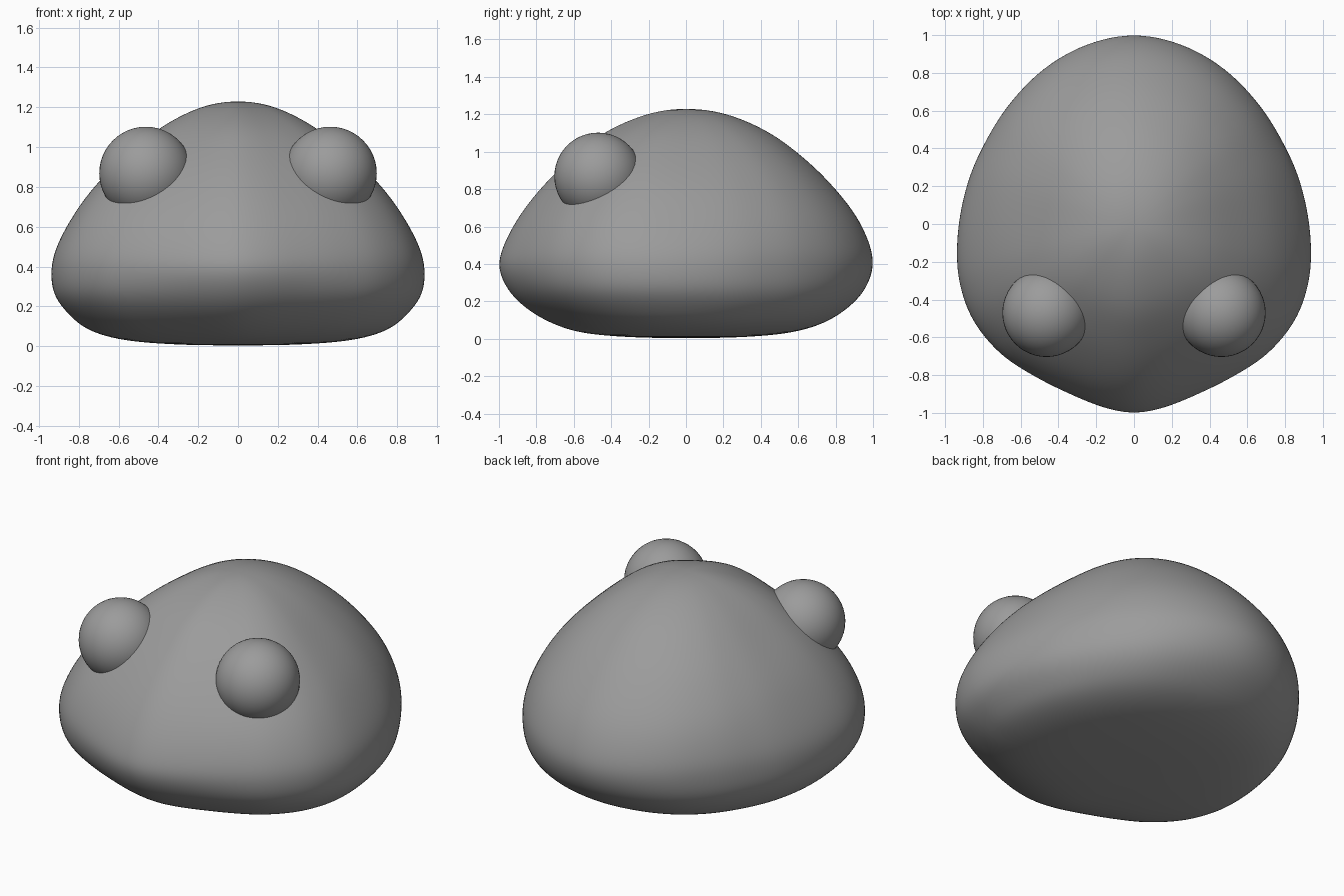
import bpy, bmesh, math

if "Cube" in bpy.data.objects:
    bpy.data.objects.remove(bpy.data.objects["Cube"])

def spline(p0, p1, p2, p3, t):
    """Catmull-Rom interpolation of tuples."""
    return [0.5 * (2*b + (c - a)*t + (2*a - 5*b + 4*c - d)*t*t + (3*b - a - 3*c + d)*t**3)
            for a, b, c, d in zip(p0, p1, p2, p3)]

grey = bpy.data.materials.new("dark_grey")
grey.diffuse_color = (.33, .33, .33, 1)
grey.use_nodes = True
grey.node_tree.nodes["Principled BSDF"].inputs["Base Color"].default_value = grey.diffuse_color

def finish(obj):
    """Smooth shading and the grey material."""
    for p in obj.data.polygons:
        p.use_smooth = True
    obj.data.materials.append(grey)

# Widest outline seen from above (right half, front to back)
half = [(0, -1), (.16, -.972), (.34, -.9), (.53, -.805), (.71, -.685), (.85, -.515), (.92, -.33),
        (.938, -.15), (.92, .05), (.87, .25), (.79, .43), (.665, .63), (.48, .82), (.25, .95), (0, 1)]
loop = half + [(-x, y) for x, y in half[-2:0:-1]]
n = len(loop)
STEPS = 6
outline = [spline(loop[i - 1], loop[i], loop[(i + 1) % n], loop[(i + 2) % n], k / STEPS)
           for i in range(n) for k in range(STEPS)]

# Height, then outline scale at front, front diagonal, side, back diagonal, back
profile = [(1.23, 0, 0, 0, 0, 0),
           (1.2, .21, .20, .20, .22, .22), (1.1, .44, .43, .41, .45, .45),
           (.95, .63, .635, .61, .66, .65), (.8, .78, .785, .77, .81, .80),
           (.65, .895, .905, .885, .92, .915), (.5, .975, .98, .97, .985, .985),
           (.38, 1, 1, 1, 1, 1), (.26, .95, .97, .985, .98, .955),
           (.16, .85, .88, .91, .91, .86), (.08, .71, .75, .80, .79, .725),
           (.03, .54, .57, .61, .60, .54), (.008, .28, .30, .32, .31, .28),
           (.004, 0, 0, 0, 0, 0)]

def flip(row):
    return (row[0],) + tuple(-v for v in row[1:])

ext = [flip(profile[1])] + profile + [flip(profile[-2])]
rows = [spline(*ext[i:i + 4], k / STEPS) for i in range(len(ext) - 3) for k in range(STEPS)][1:]

def scale_at(row, angle):
    """Blend the profile scales around the body; angle 0 = front, pi = back."""
    s = [row[2]] + list(row[1:]) + [row[4]]
    u = angle / (math.pi / 4)
    i = min(int(u), 3)
    return spline(*[(v,) for v in s[i:i + 4]], u - i)[0]

# Body: stacked rings closed by a pole at each end
bm = bmesh.new()
top = bm.verts.new((0, 0, profile[0][0]))
rings = []
for row in rows:
    ring = []
    for x, y in outline:
        s = scale_at(row, math.atan2(abs(x), -y))
        ring.append(bm.verts.new((x * s, y * s, row[0])))
    rings.append(ring)
bottom = bm.verts.new((0, 0, profile[-1][0]))
m = len(outline)
for j in range(m):
    k = (j + 1) % m
    bm.faces.new((top, rings[0][j], rings[0][k]))
    bm.faces.new((bottom, rings[-1][k], rings[-1][j]))
    for a, b in zip(rings, rings[1:]):
        bm.faces.new((a[j], b[j], b[k], a[k]))
# Relax slightly so the surface flows evenly
bmesh.ops.recalc_face_normals(bm, faces=bm.faces)
for _ in range(6):
    bmesh.ops.smooth_vert(bm, verts=bm.verts, factor=.5,
                          use_axis_x=True, use_axis_y=True, use_axis_z=True)
mesh = bpy.data.meshes.new("body")
bm.to_mesh(mesh)
bm.free()
body = bpy.data.objects.new("body", mesh)
bpy.context.collection.objects.link(body)
finish(body)

# Eyes: spheres half sunk in the body
for side, name in ((-1, "left_eye"), (1, "right_eye")):
    bpy.ops.mesh.primitive_uv_sphere_add(segments=48, ring_count=24, radius=.234,
                                         location=(side * .463, -.47, .868))
    eye = bpy.context.object
    eye.name = name
    finish(eye)
